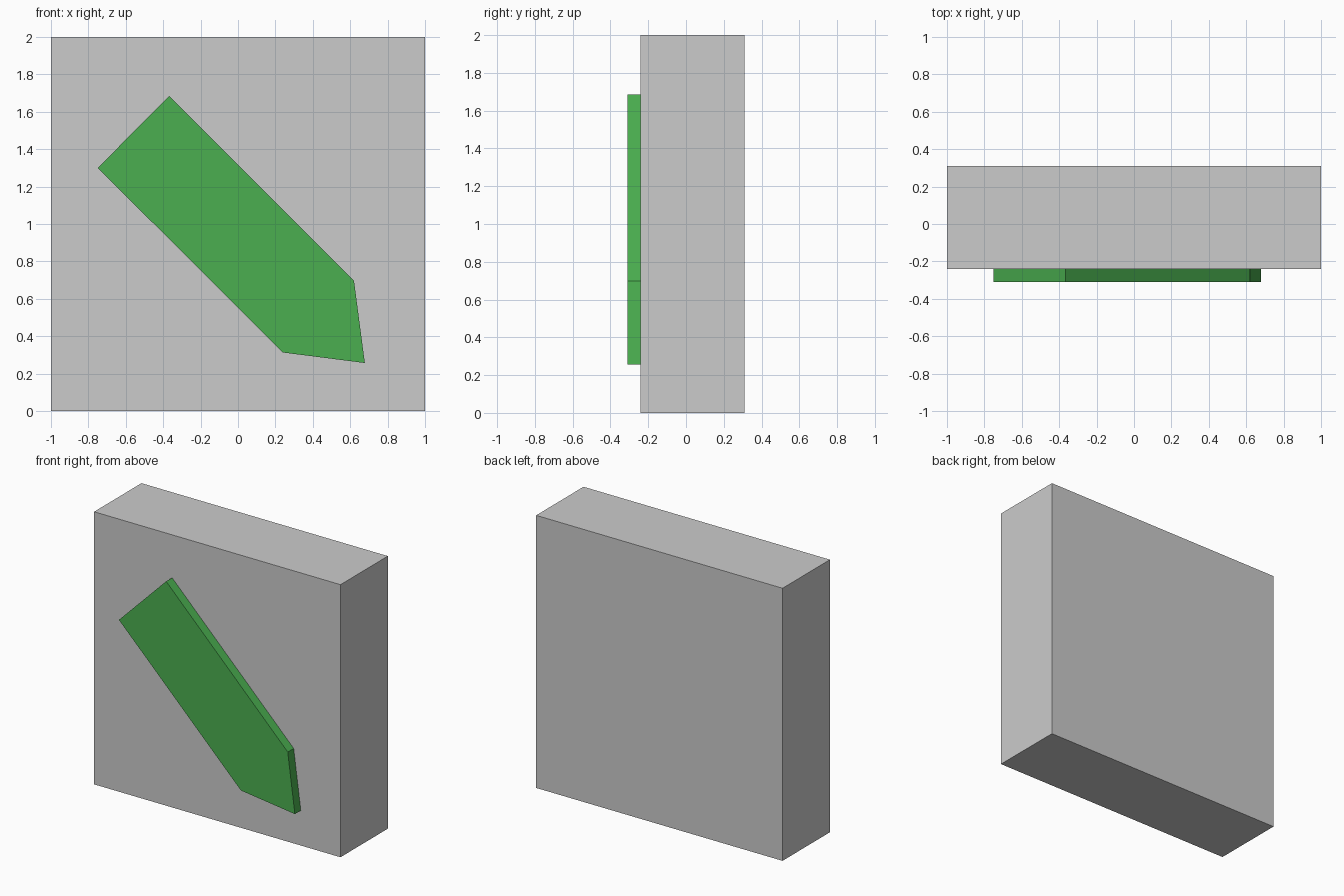
import bpy, bmesh

if "Cube" in bpy.data.objects:
    bpy.data.objects.remove(bpy.data.objects["Cube"])


def prism(name, profile, y_front, y_back):
    """Extrude an x-z outline from y_front to y_back."""
    bm = bmesh.new()
    face = bm.faces.new([bm.verts.new((x, y_front, z)) for x, z in profile])
    out = bmesh.ops.extrude_face_region(bm, geom=[face], use_keep_orig=True)
    for v in out["geom"]:
        if isinstance(v, bmesh.types.BMVert):
            v.co.y = y_back
    bmesh.ops.recalc_face_normals(bm, faces=bm.faces)
    mesh = bpy.data.meshes.new(name)
    bm.to_mesh(mesh)
    bm.free()
    obj = bpy.data.objects.new(name, mesh)
    bpy.context.collection.objects.link(obj)
    return obj


# Square block
prism("block", [(-1, 0), (1, 0), (1, 2), (-1, 2)], -0.24, 0.309)

# Raised diagonal pointer on the front
pointer = prism("pointer_plate",
                [(-0.75, 1.30), (0.24, 0.313), (0.678, 0.257),
                 (0.62, 0.697), (-0.367, 1.685)], -0.309, -0.24)
green = bpy.data.materials.new("green")
green.diffuse_color = (0.07, 0.43, 0.08, 1)
green.use_nodes = True
green.node_tree.nodes["Principled BSDF"].inputs["Base Color"].default_value = green.diffuse_color
pointer.data.materials.append(green)
